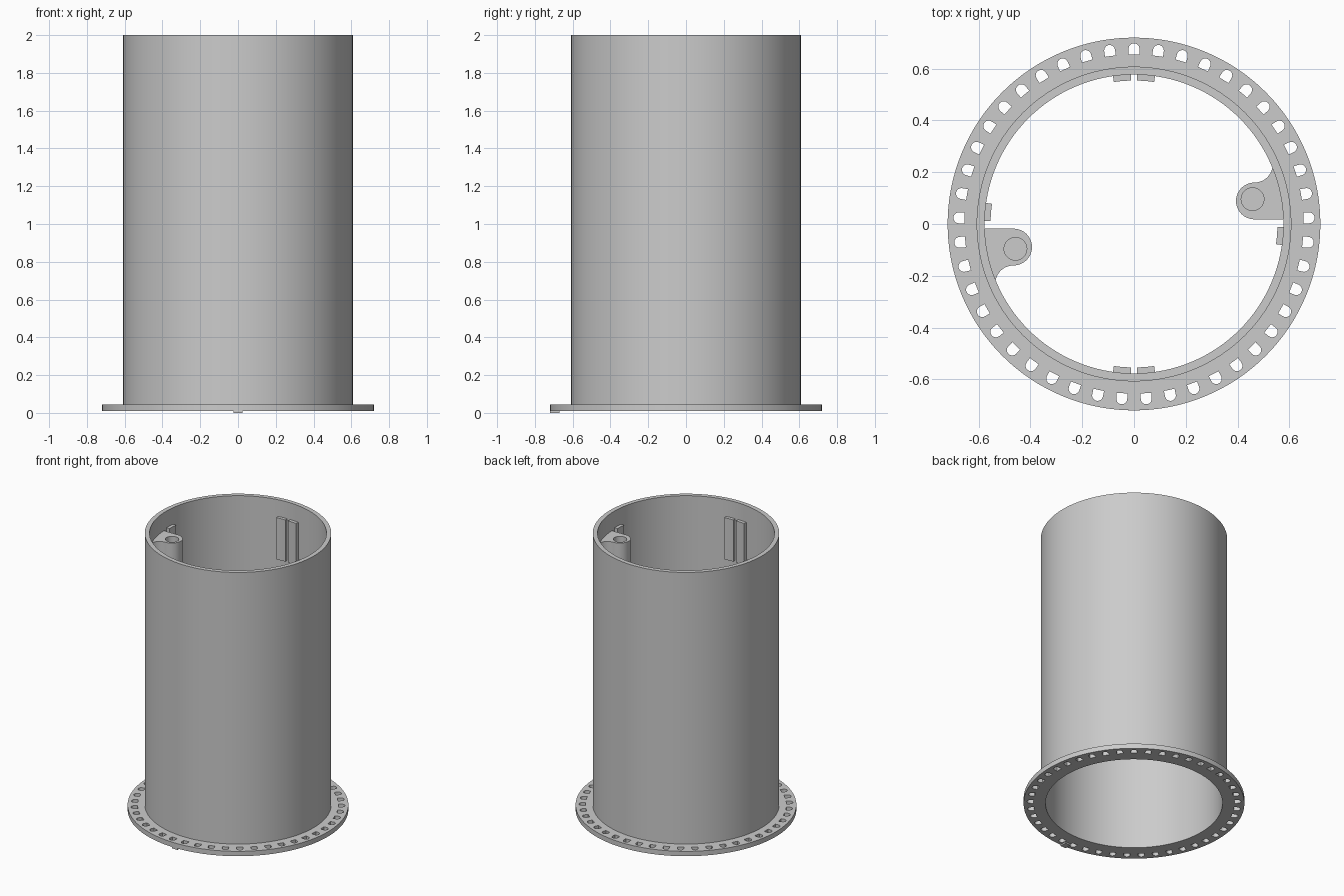
import bpy, bmesh
from math import sin, cos, radians, pi

if "Cube" in bpy.data.objects:
    bpy.data.objects.remove(bpy.data.objects["Cube"], do_unlink=True)

grey = bpy.data.materials.new("light grey")
grey.use_nodes = True
grey.diffuse_color = (0.6, 0.6, 0.6, 1)
grey.node_tree.nodes["Principled BSDF"].inputs["Base Color"].default_value = (0.6, 0.6, 0.6, 1)

R_IN, R_OUT, R_FLANGE = 0.577, 0.608, 0.72
Z_BASE, Z_FLANGE, Z_TOP = 0.01, 0.045, 2.0
Z_CLIP_LOW, Z_CLIP_TOP = 1.58, 1.88


def arc(cx, cy, r, a0, a1, n=16):
    """Points along an arc, angles in degrees."""
    angles = [radians(a0 + (a1 - a0) * i / n) for i in range(n + 1)]
    return [(cx + r * cos(a), cy + r * sin(a)) for a in angles]


def circle(r, n=128, cx=0, cy=0):
    return arc(cx, cy, r, 0, 360, n)[:-1]


def sector(r0, r1, a0, a1):
    return arc(0, 0, r0, a0, a1, 6) + arc(0, 0, r1, a1, a0, 6)


def turned(points, degrees):
    c, s = cos(radians(degrees)), sin(radians(degrees))
    return [(x * c - y * s, x * s + y * c) for x, y in points]


def extrude_loops(name, loops, z0, z1):
    """Solid from flat outlines; inner outlines become holes."""
    curve = bpy.data.curves.new(name, "CURVE")
    curve.dimensions = "2D"
    curve.fill_mode = "BOTH"
    curve.extrude = (z1 - z0) / 2
    for loop in loops:
        spline = curve.splines.new("POLY")
        spline.points.add(len(loop) - 1)
        for point, (x, y) in zip(spline.points, loop):
            point.co = (x, y, 0, 1)
        spline.use_cyclic_u = True
    obj = bpy.data.objects.new(name, curve)
    bpy.context.collection.objects.link(obj)
    obj.location.z = (z0 + z1) / 2
    bpy.ops.object.select_all(action="DESELECT")
    obj.select_set(True)
    bpy.context.view_layer.objects.active = obj
    bpy.ops.object.convert(target="MESH")
    obj = bpy.context.view_layer.objects.active
    bm = bmesh.new()
    bm.from_mesh(obj.data)
    bmesh.ops.remove_doubles(bm, verts=bm.verts, dist=0.00005)
    bmesh.ops.recalc_face_normals(bm, faces=bm.faces)
    bm.to_mesh(obj.data)
    bm.free()
    obj.data.materials.clear()
    obj.data.materials.append(grey)
    bpy.ops.object.shade_smooth_by_angle(angle=radians(30))
    return obj


# Tube wall
extrude_loops("tube", [circle(R_OUT), circle(R_IN)], Z_FLANGE, Z_TOP)

# Flange with a ring of arched holes, round side outwards
arch = [(0.655, -0.021)] + arc(0.677, 0, 0.021, -90, 90, 10) + [(0.655, 0.021)]
holes = [turned(arch, 90 + 8 * i) for i in range(45)]
extrude_loops("flange", [circle(R_FLANGE), circle(R_IN)] + holes, Z_BASE, Z_FLANGE)

# Locating nub under the front of the flange
extrude_loops("locating_nub", [sector(0.67, R_FLANGE, -91.8, -88.2)], 0, Z_BASE)

# Clip plates inside the upper wall
clip = sector(0.554, 0.582, 1.2, 8.1)
clip_angles = {"back_left": 80.7, "back_right": 90, "front_right": 260.7,
               "front_left": 270, "left": -9.3, "right": 170.7}
for side, angle in clip_angles.items():
    extrude_loops("clip_" + side, [turned(clip, angle)], Z_CLIP_LOW, Z_CLIP_TOP)

# Screw brackets with blind holes, on opposite sides
outline = (arc(0.465, 0.089, 0.071, -90, -270, 24)
           + arc(0.465, 0.231, 0.071, -90, -12, 12)
           + arc(0, 0, 0.585, 22, 1.8, 10))
bore = circle(0.044, 32, 0.458, 0.096)
for side, angle in (("left", 0), ("right", 180)):
    extrude_loops("bracket_" + side, [turned(outline, angle), turned(bore, angle)],
                  Z_CLIP_LOW, Z_CLIP_TOP - 0.01)
    extrude_loops("bore_floor_" + side, [turned(bore, angle)], Z_CLIP_LOW, 1.66)
